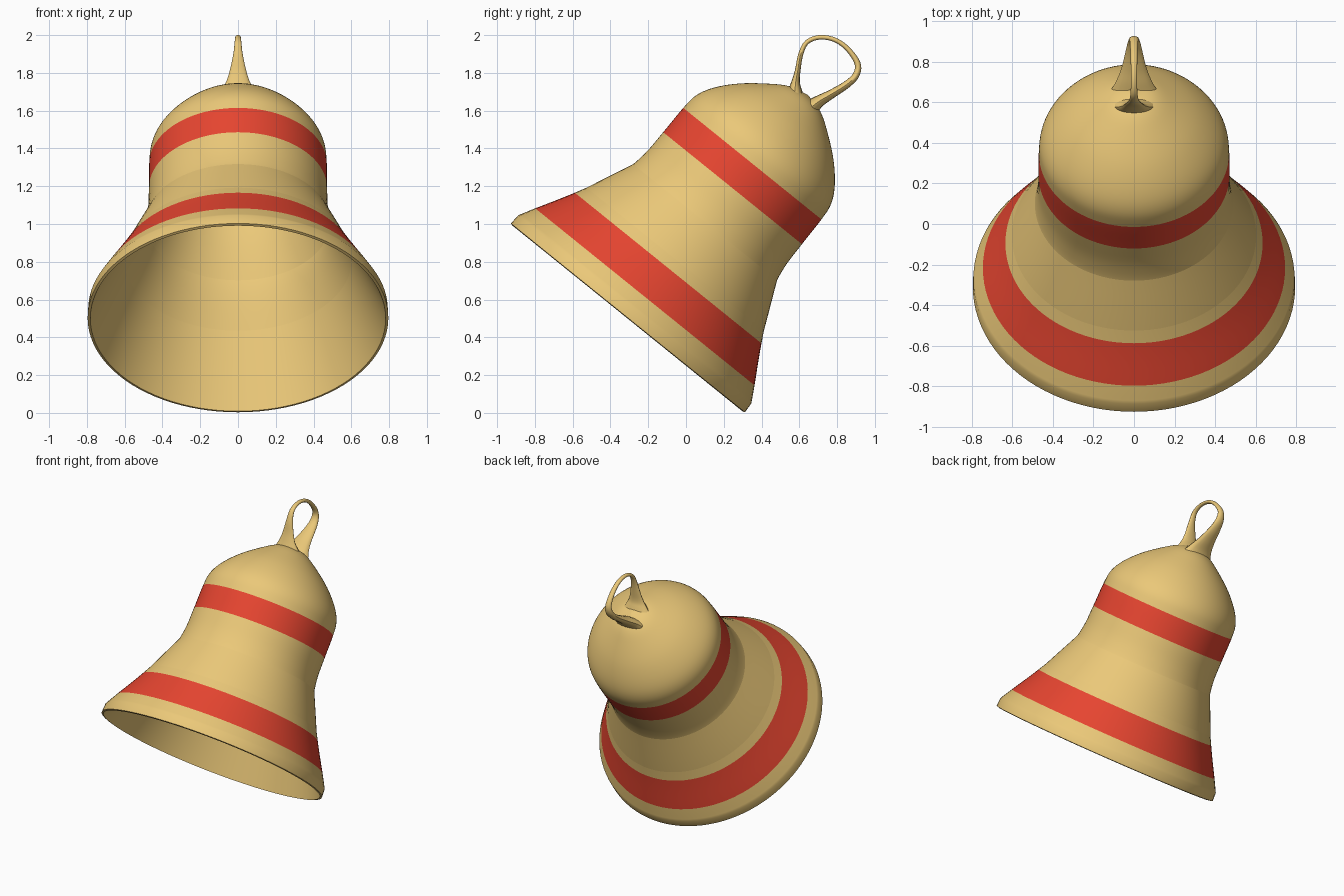
import bpy, math
from mathutils import Vector, Matrix

if "Cube" in bpy.data.objects:
    bpy.data.objects.remove(bpy.data.objects["Cube"])


def material(name, rgb):
    m = bpy.data.materials.new(name)
    m.diffuse_color = (*rgb, 1)
    m.use_nodes = True
    m.node_tree.nodes["Principled BSDF"].inputs["Base Color"].default_value = m.diffuse_color
    return m


gold = material("gold", (0.83, 0.58, 0.19))
red = material("red", (0.8, 0.06, 0.03))


def smooth_path(pts, steps):
    """Catmull-Rom curve through points of any dimension."""
    p = [Vector(q) for q in pts]
    p = [p[0] * 2 - p[1]] + p + [p[-1] * 2 - p[-2]]
    out = []
    for i in range(1, len(p) - 2):
        a, b, c, d = p[i - 1:i + 3]
        for k in range(steps):
            t = k / steps
            out.append(0.5 * (2 * b + (c - a) * t + (2 * a - 5 * b + 4 * c - d) * t ** 2
                              + (3 * b - a - 3 * c + d) * t ** 3))
    return out + [p[-2]]


def make_object(name, verts, faces, mats):
    me = bpy.data.meshes.new(name)
    me.from_pydata(verts, [], faces)
    for m in mats:
        me.materials.append(m)
    ob = bpy.data.objects.new(name, me)
    bpy.context.collection.objects.link(ob)
    bpy.context.view_layer.objects.active = ob
    ob.select_set(True)
    bpy.ops.object.shade_smooth_by_angle(angle=math.radians(40))
    ob.select_set(False)
    return ob


def skin(rings):
    """Quads joining equal rings of points, plus end caps."""
    n = len(rings[0])
    faces = [(i * n + j, i * n + (j + 1) % n, (i + 1) * n + (j + 1) % n, (i + 1) * n + j)
             for i in range(len(rings) - 1) for j in range(n)]
    last = (len(rings) - 1) * n
    faces += [tuple(reversed(range(n))), tuple(range(last, last + n))]
    return [v for r in rings for v in r], faces


# Bell body: (radius, height) profile along its own axis, band edges included
lip = [(0.782, 0), (0.796, 0.004), (0.793, 0.062)]
flare = [(0.793, 0.062), (0.746, 0.147), (0.635, 0.343), (0.513, 0.585), (0.478, 0.725),
         (0.472, 0.886), (0.470, 1.053), (0.458, 1.15), (0.410, 1.24), (0.320, 1.34),
         (0.205, 1.432), (0.105, 1.495), (0.004, 1.52)]
inner = [(0.004, 1.42), (0.15, 1.38), (0.28, 1.25), (0.36, 1.05), (0.42, 0.82),
         (0.60, 0.41), (0.782, 0)]
profile = smooth_path(inner, 5)[:-1] + [Vector(q) for q in lip[:2]] + smooth_path(flare, 5)
SEG = 96
rings = [[(r * math.cos(2 * math.pi * j / SEG), r * math.sin(2 * math.pi * j / SEG), h)
          for j in range(SEG)] for r, h in profile]
bell = make_object("bell_body", *skin(rings), [gold, red])

# Painted bands on the outer surface
first_outer = len(smooth_path(inner, 5)) - 1
for i, poly in enumerate(bell.data.polygons):
    h = poly.center.z
    if i // SEG >= first_outer and (0.147 < h < 0.343 or 0.886 < h < 1.053):
        poly.material_index = 1

# Tilt the bell towards the front
bell.matrix_world = Matrix.Translation((0, -0.31, 0.5)) @ Matrix.Rotation(-0.679, 4, 'X')

# Hanging loop: (y, z, half width, half thickness), flaring into the crown
loop = [(0.580, 1.67, 0.115, 0.045), (0.578, 1.715, 0.085, 0.034), (0.581, 1.755, 0.062, 0.022),
        (0.591, 1.81, 0.044, 0.015), (0.608, 1.90, 0.025, 0.013), (0.640, 1.962, 0.018, 0.012),
        (0.705, 1.988, 0.015, 0.012), (0.785, 1.976, 0.016, 0.012), (0.855, 1.928, 0.018, 0.013),
        (0.908, 1.85, 0.022, 0.016), (0.900, 1.788, 0.030, 0.018), (0.850, 1.738, 0.042, 0.020),
        (0.770, 1.688, 0.062, 0.024), (0.705, 1.650, 0.088, 0.032), (0.660, 1.615, 0.115, 0.045)]
path = smooth_path(loop, 5)
rings = []
for i, (y, z, w, t) in enumerate(path):
    a, b = path[max(i - 1, 0)], path[min(i + 1, len(path) - 1)]
    d = Vector((b[0] - a[0], b[1] - a[1])).normalized()
    rings.append([(w * math.cos(k * math.pi / 8), y + d.y * t * math.sin(k * math.pi / 8),
                   z - d.x * t * math.sin(k * math.pi / 8)) for k in range(16)])
make_object("hanging_loop", *skin(rings), [gold])
